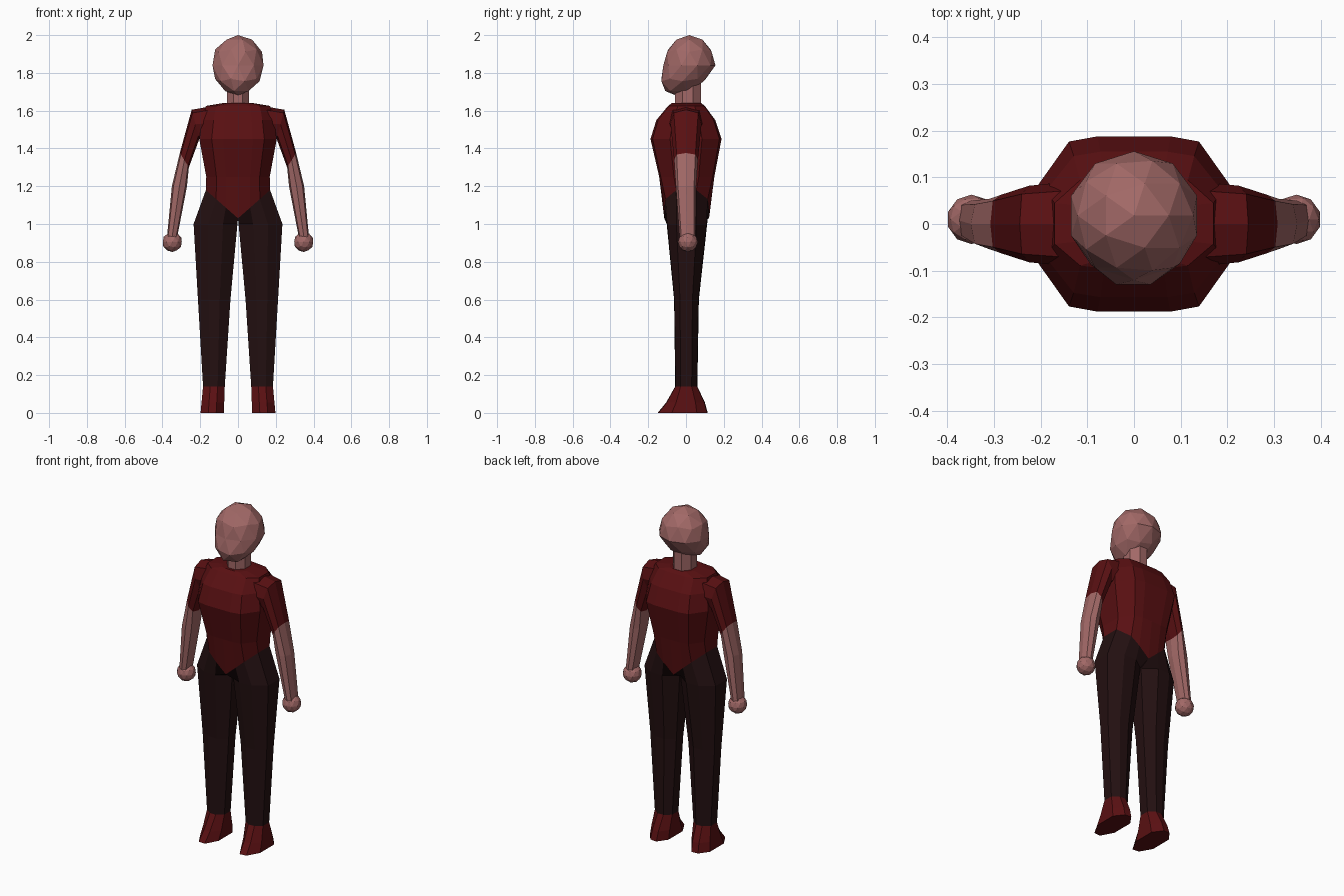
import bpy
import bmesh
from math import cos, sin, tau, copysign

old = bpy.data.objects.get("Cube")
if old:
    bpy.data.objects.remove(old, do_unlink=True)


def material(name, rgb):
    m = bpy.data.materials.new(name)
    m.use_nodes = True
    m.diffuse_color = (*rgb, 1)
    m.node_tree.nodes["Principled BSDF"].inputs["Base Color"].default_value = (*rgb, 1)
    return m


skin = material("skin", (0.36, 0.14, 0.135))
red = material("dark red cloth", (0.1, 0.005, 0.006))
dark = material("dark trousers", (0.017, 0.005, 0.0055))


def finish(name, bm, mat):
    bmesh.ops.recalc_face_normals(bm, faces=bm.faces)
    mesh = bpy.data.meshes.new(name)
    bm.to_mesh(mesh)
    bm.free()
    mesh.materials.append(mat)
    ob = bpy.data.objects.new(name, mesh)
    bpy.context.collection.objects.link(ob)
    return ob


def loft(name, rings, mat, side=1, cap_first=False, cap_last=False):
    """Skin a row of equal rings; side=-1 mirrors across x."""
    bm = bmesh.new()
    loops = [[bm.verts.new((side * x, y, z)) for x, y, z in ring] for ring in rings]
    n = len(loops[0])
    for a, b in zip(loops, loops[1:]):
        for i in range(n):
            j = (i + 1) % n
            bm.faces.new((a[i], a[j], b[j], b[i]))
    if cap_first:
        bm.faces.new(loops[0])
    if cap_last:
        bm.faces.new(loops[-1])
    return finish(name, bm, mat)


def ball(name, centre, scale, mat, shape=None):
    bm = bmesh.new()
    bmesh.ops.create_icosphere(bm, subdivisions=2, radius=1)
    for v in bm.verts:
        x, y, z = v.co
        if shape:
            x, y, z = shape(x, y, z)
        v.co = [c + s * p for c, s, p in zip(centre, scale, (x, y, z))]
    return finish(name, bm, mat)


# Torso cross-section: columns as fractions of half width and depth
COLUMNS = [(0, 1), (0.38, 1), (0.68, 0.94), (1, 0.45)]


def hem_height(x):
    return 1.03 + 0.88 * abs(x)


def torso_ring(z, w, front, back):
    half = [(-fx, fy) for fx, fy in COLUMNS[:0:-1]] + COLUMNS
    ring = [(fx * w, -fy * front) for fx, fy in half]
    ring += [(fx * w, fy * back) for fx, fy in reversed(half)]
    return [(x, y, hem_height(x) if z is None else z) for x, y in ring]


HEM = (None, 0.17, 0.115, 0.122)
loft("shirt_body", [torso_ring(*r) for r in (
    (1.64, 0.08, 0.075, 0.08),
    (1.625, 0.17, 0.095, 0.1),
    (1.55, 0.19, 0.157, 0.155),
    (1.45, 0.205, 0.188, 0.188),
    (1.25, 0.168, 0.142, 0.15),
    HEM)], red, cap_first=True)


# Leg rings use half of the torso columns so the waist meets the hem
def leg_ring(z, inner, outer, front, back):
    cols = [(0, 0.5), (0.33, 1), (0.67, 0.97), (1, 0.5)]
    ring = [(inner + (outer - inner) * t, -f * front, z) for t, f in cols]
    return ring + [(inner + (outer - inner) * t, f * back, z) for t, f in reversed(cols)]


def waist_ring():
    _, w, front, back = HEM
    pts = [(fx * w, -fy * front) for fx, fy in COLUMNS]
    pts += [(fx * w, fy * back) for fx, fy in reversed(COLUMNS)]
    return [(x, y, hem_height(x)) for x, y in pts]


# Arm rings run between an inner and an outer point
def arm_ring(inner, outer, depth, y0=0.0):
    ring = []
    for i in range(8):
        c, s = cos(tau * i / 8), sin(tau * i / 8)
        t = 0.5 + 0.5 * copysign(abs(c) ** 0.7, c)
        ring.append((inner[0] + (outer[0] - inner[0]) * t,
                     y0 + depth * copysign(abs(s) ** 0.7, s),
                     inner[1] + (outer[1] - inner[1]) * t))
    return ring


for label, side in (("left", 1), ("right", -1)):
    ankle = leg_ring(0.14, 0.07, 0.185, 0.057, 0.06)
    loft(label + "_trouser_leg", [
        waist_ring(),
        leg_ring(1.0, 0.003, 0.235, 0.102, 0.112),
        leg_ring(0.6, 0.04, 0.212, 0.063, 0.068),
        ankle], dark, side)
    loft(label + "_shoe", [
        ankle,
        leg_ring(0.055, 0.073, 0.193, 0.105, 0.1),
        leg_ring(0, 0.075, 0.198, 0.15, 0.115)], red, side, cap_last=True)

    cuff = arm_ring((0.26, 1.3), (0.308, 1.376), 0.063)
    loft(label + "_sleeve", [
        arm_ring((0.1, 1.45), (0.1, 1.63), 0.095),
        arm_ring((0.205, 1.45), (0.245, 1.605), 0.082),
        cuff], red, side, cap_first=True)
    loft(label + "_forearm", [
        cuff,
        arm_ring((0.27, 1.2), (0.35, 1.2), 0.054),
        arm_ring((0.322, 0.93), (0.376, 0.93), 0.042, 0.008)], skin, side, cap_last=True)
    ball(label + "_hand", (side * 0.348, 0.01, 0.905), (0.053, 0.053, 0.053), skin)

# Neck
loft("neck", [[(0.064 * cos(tau * (i + 0.5) / 8), 0.01 + 0.074 * sin(tau * (i + 0.5) / 8), z)
               for i in range(8)] for z in (1.62, 1.75)], skin)


# Head, with the jaw drawn forward and narrowed
def jaw(x, y, z):
    drop = max(0, -z)
    return x * (1 - 0.1 * drop), y - 0.5 * drop, z


ball("head", (0, 0.018, 1.84), (0.142, 0.138, 0.16), skin, jaw)
